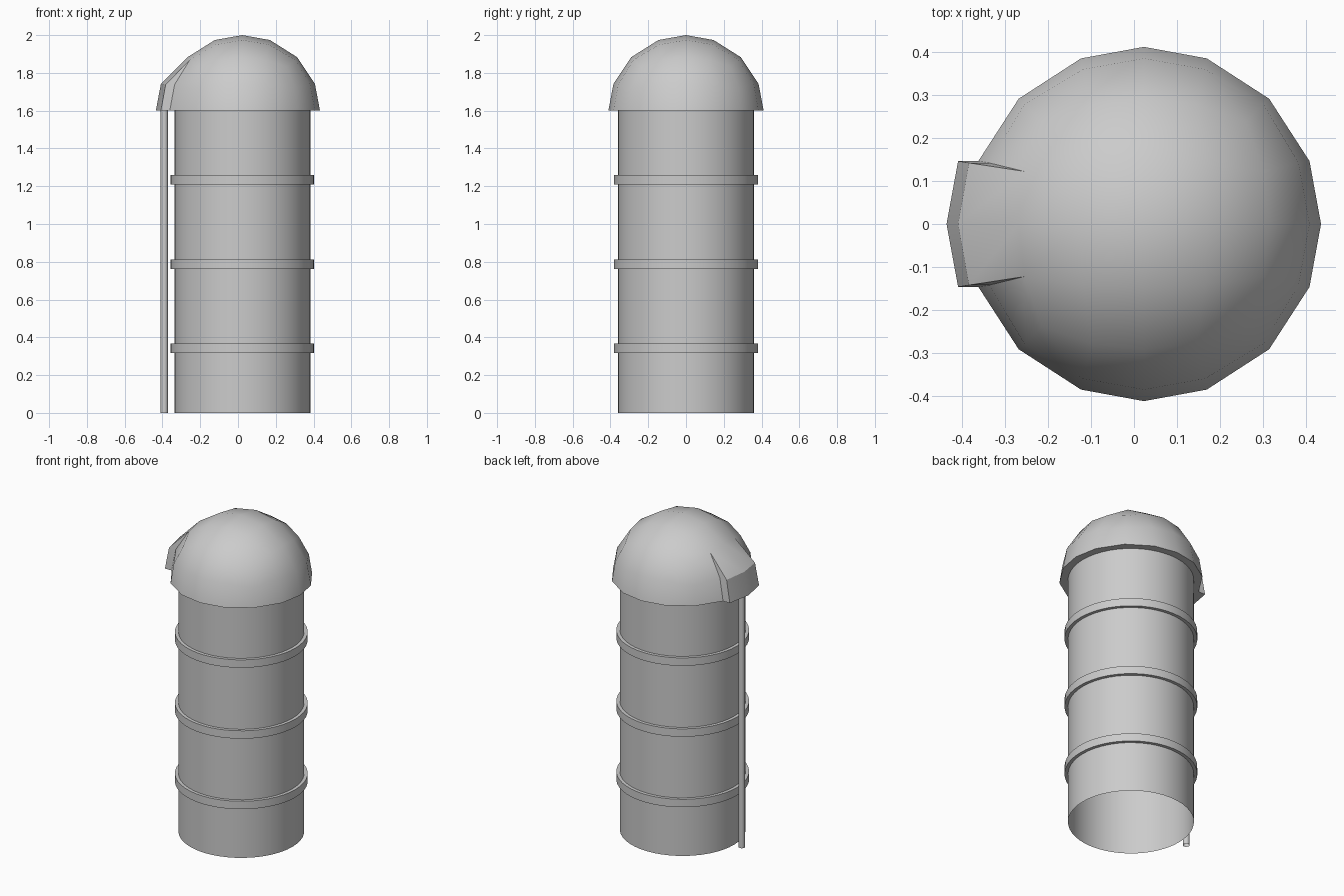
import bpy, bmesh
from mathutils import Vector

if "Cube" in bpy.data.objects:
    bpy.data.objects.remove(bpy.data.objects["Cube"])

CX = 0.023          # axis of the tank
R_TUBE, R_DOME = 0.36, 0.411


def finish(bm, name, loc=(0, 0, 0)):
    me = bpy.data.meshes.new(name)
    bm.to_mesh(me)
    bm.free()
    ob = bpy.data.objects.new(name, me)
    ob.location = loc
    bpy.context.collection.objects.link(ob)
    bpy.ops.object.select_all(action='DESELECT')
    ob.select_set(True)
    bpy.context.view_layer.objects.active = ob
    bpy.ops.object.shade_smooth_by_angle(angle=0.55)
    return ob


def tube(name, x, r, height, sides):
    bm = bmesh.new()
    bmesh.ops.create_cone(bm, cap_ends=False, segments=sides,
                          radius1=r, radius2=r, depth=height)
    return finish(bm, name, (x, 0, height / 2))


def band(name, z, h=0.05, r_in=R_TUBE, r_out=0.38):
    # rectangular section spun round the axis
    bm = bmesh.new()
    sec = [(r_in, -h / 2), (r_out, -h / 2), (r_out, h / 2), (r_in, h / 2)]
    vs = [bm.verts.new((r, 0, zz)) for r, zz in sec]
    es = [bm.edges.new((vs[i], vs[(i + 1) % 4])) for i in range(3)]
    bmesh.ops.spin(bm, geom=vs + es, cent=(0, 0, 0), axis=(0, 0, 1),
                   angle=6.283185307, steps=48)
    bmesh.ops.remove_doubles(bm, verts=bm.verts[:], dist=1e-4)
    bmesh.ops.recalc_face_normals(bm, faces=bm.faces[:])
    return finish(bm, name, (CX, 0, z))


def sphere_point(p):
    # move a point of the gridded cube on to the sphere
    a = sorted(abs(c) for c in p)
    out = []
    for i, c in enumerate(p):
        if abs(abs(c) - 0.5) < 0.01:
            rest = sorted(abs(p[j]) for j in range(3) if j != i)
            c = (0.38 + 0.06 * rest[0] ** 2) * (1 if c > 0 else -1)
        out.append(c)
    v = Vector(out).normalized() * R_DOME
    v.z *= 0.4 / R_DOME
    return v


# body, hoops and drain pipe
tube("tank_body", CX, R_TUBE, 1.6, 48)
for n, z in enumerate((0.342, 0.787, 1.235)):
    band(f"hoop_{n + 1}", z)
tube("drain_pipe", -0.39, 0.019, 1.6, 16)

# dome: upper half of a cube sphere
bm = bmesh.new()
bmesh.ops.create_cube(bm, size=2)
bmesh.ops.subdivide_edges(bm, edges=bm.edges[:], cuts=3, use_grid_fill=True)
bmesh.ops.delete(bm, geom=[v for v in bm.verts if v.co.z < -0.1], context='VERTS')
hood = []
for f in bm.faces:
    c = f.calc_center_median()
    if c.x < -0.99 and abs(c.y) < 0.5:
        hood.append(f)
for v in bm.verts:
    v.co = sphere_point(v.co)

# hood over the pipe: pull the side faces outwards, keep their top row in place
ext = bmesh.ops.extrude_face_region(bm, geom=hood)
new = [g for g in ext["geom"] if isinstance(g, bmesh.types.BMVert)]
bmesh.ops.delete(bm, geom=[f for f in hood if f.is_valid], context='FACES')
for v in new:
    if v.co.z < 0.2:
        v.co.x -= 0.047
bmesh.ops.remove_doubles(bm, verts=bm.verts[:], dist=1e-4)

# flat underside
rim = [e for e in bm.edges if e.is_boundary and all(abs(v.co.z) < 1e-4 for v in e.verts)]
bmesh.ops.holes_fill(bm, edges=rim, sides=0)
bmesh.ops.recalc_face_normals(bm, faces=bm.faces[:])
finish(bm, "dome_roof", (CX, 0, 1.6))
